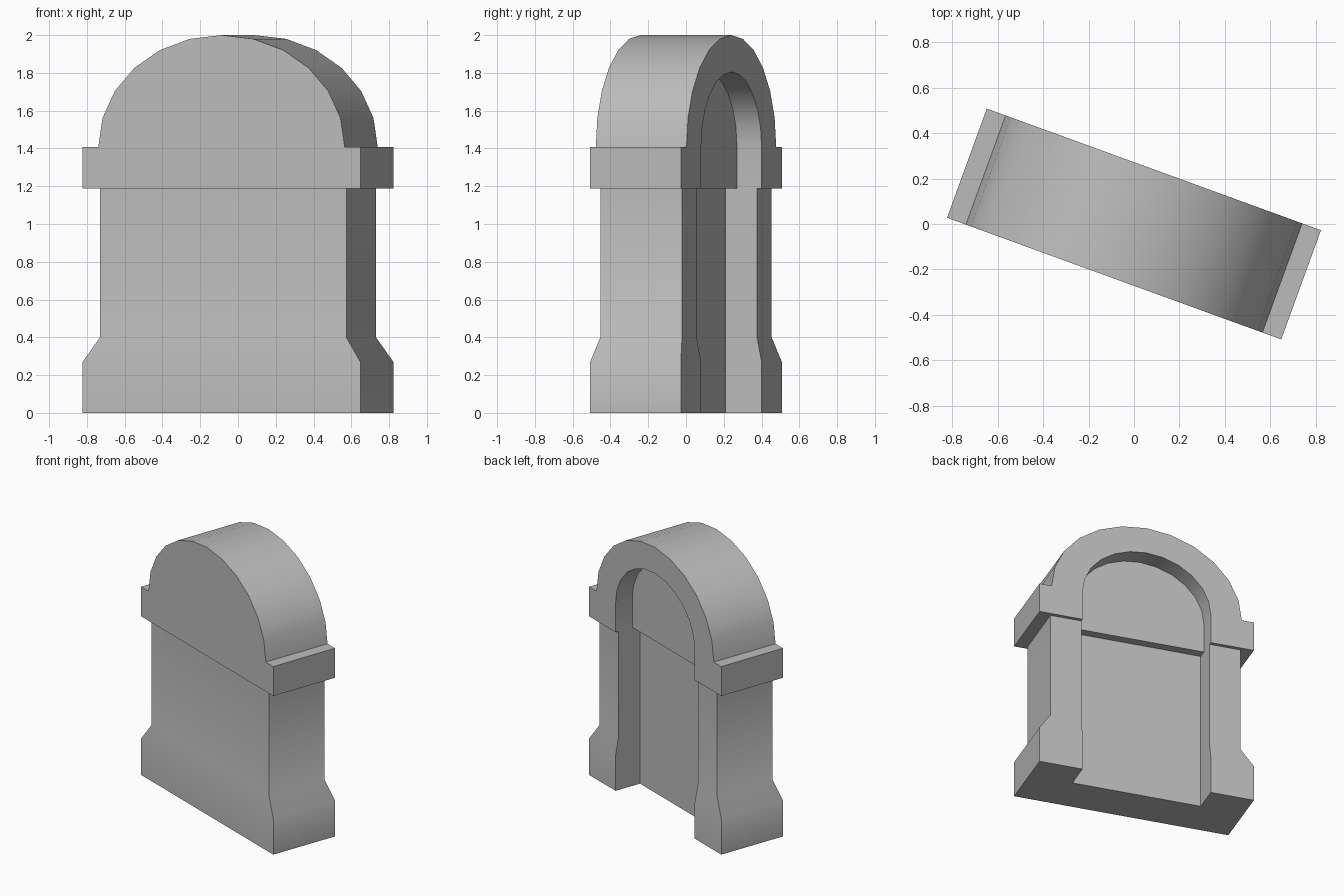
import bpy, bmesh, math
from mathutils import Matrix

cube = bpy.data.objects.get("Cube")
if cube:
    bpy.data.objects.remove(cube, do_unlink=True)

stone = bpy.data.materials.new("grey_stone")
stone.use_nodes = True
GREY = (0.5, 0.5, 0.5, 1)
stone.diffuse_color = GREY
stone.node_tree.nodes["Principled BSDF"].inputs["Base Color"].default_value = GREY

TURN = Matrix.Rotation(math.radians(-20), 4, 'Z')
HALF_W, HALF_D = 0.782, 0.2555      # plinth and band
SHAFT_W, SHAFT_D = 0.694, 0.23
NICHE_W = 0.468
BAND_Z, SPRING_Z, TOP_Z = 1.187, 1.408, 2.0


def finish(name, bm):
    bmesh.ops.recalc_face_normals(bm, faces=bm.faces)
    bm.transform(TURN)
    mesh = bpy.data.meshes.new(name)
    bm.to_mesh(mesh)
    bm.free()
    mesh.materials.append(stone)
    obj = bpy.data.objects.new(name, mesh)
    bpy.context.collection.objects.link(obj)
    return obj


def extrude_profile(name, points, y0, y1):
    """Front-facing outline (x, z) made solid between two depths."""
    bm = bmesh.new()
    face = bm.faces.new([bm.verts.new((x, y0, z)) for x, z in points])
    side = bmesh.ops.extrude_face_region(bm, geom=[face])["geom"]
    moved = [g for g in side if isinstance(g, bmesh.types.BMVert)]
    bmesh.ops.translate(bm, verts=moved, vec=(0, y1 - y0, 0))
    return finish(name, bm)


def stacked_block(name, levels):
    """Rectangular rings (half width, half depth, height) joined upward."""
    bm = bmesh.new()
    rings = [[bm.verts.new((sx * w, sy * d, z)) for sx, sy in
              ((-1, -1), (1, -1), (1, 1), (-1, 1))] for w, d, z in levels]
    bm.faces.new(rings[0])
    bm.faces.new(rings[-1])
    for low, high in zip(rings, rings[1:]):
        for i in range(4):
            j = (i + 1) % 4
            bm.faces.new((low[i], low[j], high[j], high[i]))
    return finish(name, bm)


def arch(half_width, rise, segments=12):
    return [(half_width * math.cos(math.pi * i / segments),
             SPRING_Z + rise * math.sin(math.pi * i / segments))
            for i in range(segments + 1)]


def carve(obj, cutter):
    mod = obj.modifiers.new("niche", 'BOOLEAN')
    mod.operation, mod.solver, mod.object = 'DIFFERENCE', 'EXACT', cutter
    cutter.hide_render = True
    bpy.ops.object.select_all(action='DESELECT')
    bpy.context.view_layer.objects.active = obj
    obj.select_set(True)
    bpy.ops.object.modifier_apply(modifier=mod.name)
    bpy.data.objects.remove(cutter, do_unlink=True)
    bpy.ops.object.shade_smooth_by_angle(angle=math.radians(40))


# Flared plinth and shaft, with the recess open to the ground at the back
shaft = stacked_block("plinth_and_shaft", [
    (HALF_W, HALF_D, 0), (HALF_W, HALF_D, 0.27),
    (SHAFT_W, SHAFT_D, 0.4), (SHAFT_W, SHAFT_D, BAND_Z)])
carve(shaft, extrude_profile("shaft_cutter", [
    (-NICHE_W, -0.1), (NICHE_W, -0.1), (NICHE_W, 1.3), (-NICHE_W, 1.3)], 0.053, 0.5))

# Projecting band and rounded head, with a shallower arched recess
head = extrude_profile("band_and_arch", [
    (-HALF_W, SPRING_Z), (-HALF_W, BAND_Z), (HALF_W, BAND_Z), (HALF_W, SPRING_Z),
    *arch(SHAFT_W, TOP_Z - SPRING_Z)], -HALF_D, HALF_D)
carve(head, extrude_profile("arch_cutter", [
    (-NICHE_W, 1.0), (NICHE_W, 1.0), *arch(NICHE_W, 0.397)], 0.117, 0.5))
